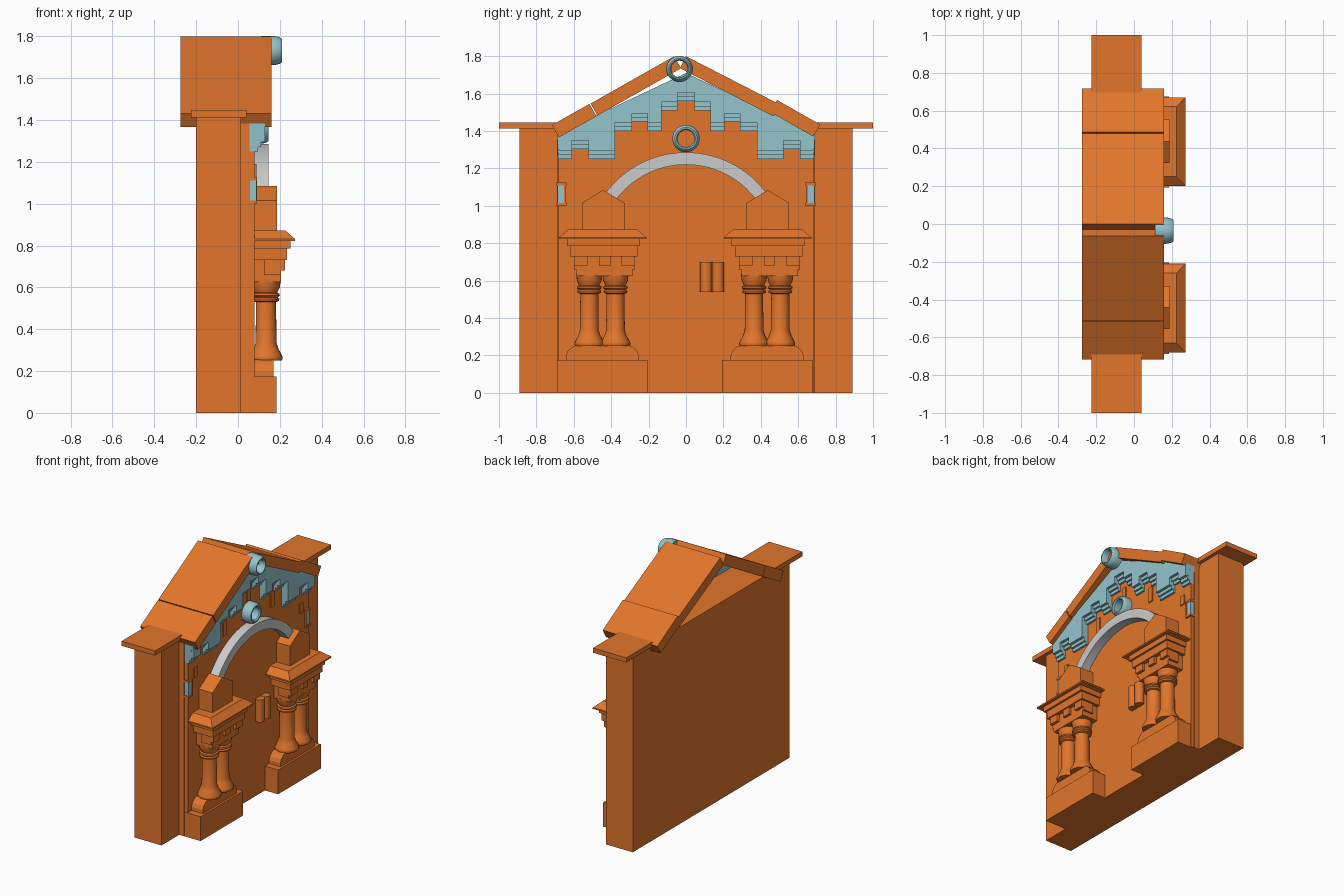
import bpy, bmesh, math

if "Cube" in bpy.data.objects:
    bpy.data.objects.remove(bpy.data.objects["Cube"])

def material(name, col):
    m = bpy.data.materials.new(name)
    m.diffuse_color = (*col, 1)
    m.use_nodes = True
    m.node_tree.nodes["Principled BSDF"].inputs["Base Color"].default_value = m.diffuse_color
    return m

ORANGE = material("terracotta", (0.76, 0.18, 0.025))
BLUE = material("pale_blue", (0.30, 0.56, 0.61))

def finish(name, bm, mat, smooth=False):
    bmesh.ops.recalc_face_normals(bm, faces=bm.faces)
    me = bpy.data.meshes.new(name)
    bm.to_mesh(me)
    bm.free()
    if mat:
        me.materials.append(mat)
    if smooth:
        me.shade_smooth()
        me.set_sharp_from_angle(angle=math.radians(32))
    ob = bpy.data.objects.new(name, me)
    bpy.context.collection.objects.link(ob)
    return ob

def prism(name, pts, x0, x1, mat=ORANGE, smooth=False):
    """Extrude a (y, z) outline from x0 to x1."""
    bm = bmesh.new()
    f = bm.faces.new([bm.verts.new((x0, y, z)) for y, z in pts])
    ext = bmesh.ops.extrude_face_region(bm, geom=[f])["geom"]
    bmesh.ops.translate(bm, vec=(x1 - x0, 0, 0),
                        verts=[v for v in ext if isinstance(v, bmesh.types.BMVert)])
    return finish(name, bm, mat, smooth)

def box(name, x0, x1, y0, y1, z0, z1, mat=ORANGE):
    return prism(name, [(y0, z0), (y1, z0), (y1, z1), (y0, z1)], x0, x1, mat)

def lathe(name, prof, loc, mat=ORANGE, seg=24, along_x=False, loop=False):
    """Revolve (radius, height) points; loop=True makes a closed ring."""
    bm = bmesh.new()
    rows = []
    for r, h in prof:
        row = []
        for i in range(seg):
            a = 2 * math.pi * i / seg
            c, s = r * math.cos(a), r * math.sin(a)
            p = (h, c, s) if along_x else (c, s, h)
            row.append(bm.verts.new([p[k] + loc[k] for k in range(3)]))
        rows.append(row)
    n = len(rows)
    for j in range(n if loop else n - 1):
        a, b = rows[j], rows[(j + 1) % n]
        for i in range(seg):
            k = (i + 1) % seg
            bm.faces.new((a[i], a[k], b[k], b[i]))
    if not loop:
        bm.faces.new(rows[0])
        bm.faces.new(rows[-1])
    return finish(name, bm, mat, True)

def frustum(name, x0, xa, xb, yc, wa, wb, za, zb):
    """Tapered slab against the wall: a = bottom, b = top."""
    bm = bmesh.new()
    lo, hi = [[bm.verts.new(p) for p in ((x0, yc - w, z), (x, yc - w, z), (x, yc + w, z), (x0, yc + w, z))]
              for x, w, z in ((xa, wa, za), (xb, wb, zb))]
    bm.faces.new(lo)
    bm.faces.new(hi)
    for i in range(4):
        k = (i + 1) % 4
        bm.faces.new((lo[i], lo[k], hi[k], hi[i]))
    return finish(name, bm, ORANGE)

# Main wall and corner piers with caps
W = 0.08
box("main_wall", -0.20, 0.055, -0.69, 0.69, 0, 1.415)
for s, side in ((-1, "left"), (1, "right")):
    ya, yb = sorted((s * 0.685, s * 0.89))
    box(f"corner_pier_{side}", -0.20, 0.015, ya, yb, 0, 1.415)
    ya, yb = sorted((s * 0.59, s))
    box(f"pier_cap_{side}", -0.225, 0.04, ya, yb, 1.413, 1.447)

# Stepped gable: (outer half width, height) with a merlon centred on each step
half = [(0.045, 1.56), (0.13, 1.51), (0.205, 1.40), (0.29, 1.45), (0.38, 1.40),
        (0.52, 1.25), (0.61, 1.305), (0.685, 1.25)]

def steps(dz):
    right, y = [], 0
    for w, z in half:
        right += [(y, z + dz), (w, z + dz)]
        y = w
    right = right[1:]
    return [(-y, z) for y, z in reversed(right)] + right

prism("wall_front_face", [(-0.685, 0)] + steps(0.01) + [(0.685, 0)], 0.05, W)
for i, (dz, x) in enumerate(((0, 0.095), (0.022, 0.11), (0.045, 0.13))):
    prism(f"gable_panel_{i}", steps(dz) + [(0.69, 1.385), (0, 1.71), (-0.69, 1.385)],
          0.056, x, BLUE)

# Small slots on the wall
for s in (-1, 1):
    for y, z0, z1 in ((0.27, 1.29, 1.40), (0.60, 1.12, 1.19)):
        box("wall_slot", 0.07, W + 0.008, s * y - 0.019, s * y + 0.019, z0, z1)
    ya, yb = sorted((s * 0.65, s * 0.688))
    box("side_window", 0.058, W + 0.008, ya, yb, 1.01, 1.11, BLUE)
    ya, yb = sorted((s * 0.64, s * 0.692))
    for z in (1.0, 1.11):
        box("side_window_trim", 0.055, W + 0.012, ya, yb, z, z + 0.015)
    box("side_window_jamb", 0.06, W + 0.012, s * 0.646 - 0.005, s * 0.646 + 0.005, 1.0, 1.125)
box("wall_slot_top", 0.07, W + 0.008, -0.019, 0.019, 1.44, 1.515)

# Roof slabs with a V-shaped groove at the ridge
def slab(name, top_a, top_b, t, x0=-0.275, x1=0.16):
    dy, dz = top_b[0] - top_a[0], top_b[1] - top_a[1]
    L = math.hypot(dy, dz)
    ny, nz = -dz / L, dy / L
    if nz > 0:
        ny, nz = -ny, -nz
    prism(name, [top_a, top_b, (top_b[0] + ny * t, top_b[1] + nz * t),
                 (top_a[0] + ny * t, top_a[1] + nz * t)], x0, x1)

slab("roof_left_upper", (-0.063, 1.80), (-0.51, 1.547), 0.074)
slab("roof_left_lower", (-0.516, 1.545), (-0.717, 1.432), 0.076)
slab("roof_right_upper", (0.0, 1.80), (0.50, 1.543), 0.072)
slab("roof_right_lower", (0.487, 1.566), (0.717, 1.435), 0.074)

# Blue ring ornaments
def ring(name, y, z, ro, ri, x0, x1):
    d = x1 - x0
    lathe(name, [(ri, x0), (ro, x0), (ro, x0 + d * 0.6), (ro - 0.006, x0 + d * 0.88),
                 (ro - 0.014, x1), (ri + 0.006, x1), (ri, x1 - d * 0.12)],
          (0, y, z), BLUE, 32, True, True)

ring("ridge_ring", -0.035, 1.732, 0.07, 0.044, 0.11, 0.21)
ring("arch_ring", 0.0, 1.36, 0.073, 0.045, 0.075, 0.145)

# Grey arch
angles = [math.radians(-58 + 116 * i / 32) for i in range(33)]
arc = lambda r: [(r * math.sin(a), 0.752 + r * math.cos(a)) for a in angles]
prism("arch", arc(0.534) + arc(0.468)[::-1], 0.07, 0.145, None, True)

# Twin-column supports
for side, c in (("left", -0.447), ("right", 0.434)):
    n = lambda part: f"{part}_{side}"
    box(n("pedestal"), 0.06, 0.185, c - 0.242, c + 0.242, 0, 0.175)
    sh = [(0.195, 0.17), (0.195, 0.20), (0.185, 0.225), (0.165, 0.245), (0.14, 0.255)]
    prism(n("plinth"), [(c + y, z) for y, z in sh] + [(c - y, z) for y, z in sh[::-1]],
          0.06, 0.17)
    for k in (-0.07, 0.07):
        lathe(n("column"), [(0.076, 0.25), (0.08, 0.262), (0.078, 0.272), (0.06, 0.305),
                            (0.05, 0.335), (0.048, 0.53), (0.062, 0.535), (0.064, 0.545),
                            (0.056, 0.552), (0.066, 0.56), (0.064, 0.57), (0.054, 0.575),
                            (0.066, 0.60), (0.07, 0.635)], (0.134, c + k, 0))
    # Capital block with corbel teeth
    y = c + 0.012
    box(n("capital_core"), 0.06, 0.205, y - 0.15, y + 0.15, 0.625, 0.73)
    for k in (-0.127, 0, 0.127):
        w = 0.036 if k else 0.03
        box(n("corbel_tooth"), 0.19, 0.225, y + k - w, y + k + w, 0.68, 0.735)
    for s in (-1, 1):
        ya, yb = sorted((y + s * 0.14, y + s * 0.163))
        box(n("corbel_side_tooth"), 0.125, 0.205, ya, yb, 0.66, 0.735)
    box(n("frieze"), 0.06, 0.235, c - 0.172, c + 0.188, 0.73, 0.785)
    box(n("cornice_step"), 0.06, 0.25, c - 0.19, c + 0.20, 0.785, 0.822)
    box(n("cornice_lip"), 0.06, 0.272, c - 0.232, c + 0.237, 0.822, 0.832)
    frustum(n("cornice_slope"), 0.06, 0.272, 0.225, c + 0.002, 0.234, 0.185, 0.832, 0.873)
    # House-shaped block carrying the arch
    prism(n("arch_block"), [(c - 0.11, 0.87), (c + 0.118, 0.87), (c + 0.118, 1.015),
                            (c + 0.004, 1.085), (c - 0.11, 1.015)], 0.06, 0.187)

# Pair of small tubes on the wall
for y in (0.108, 0.172):
    lathe("wall_tube", [(0.032, 0.54), (0.032, 0.70)], (0.098, y, 0), seg=12)
